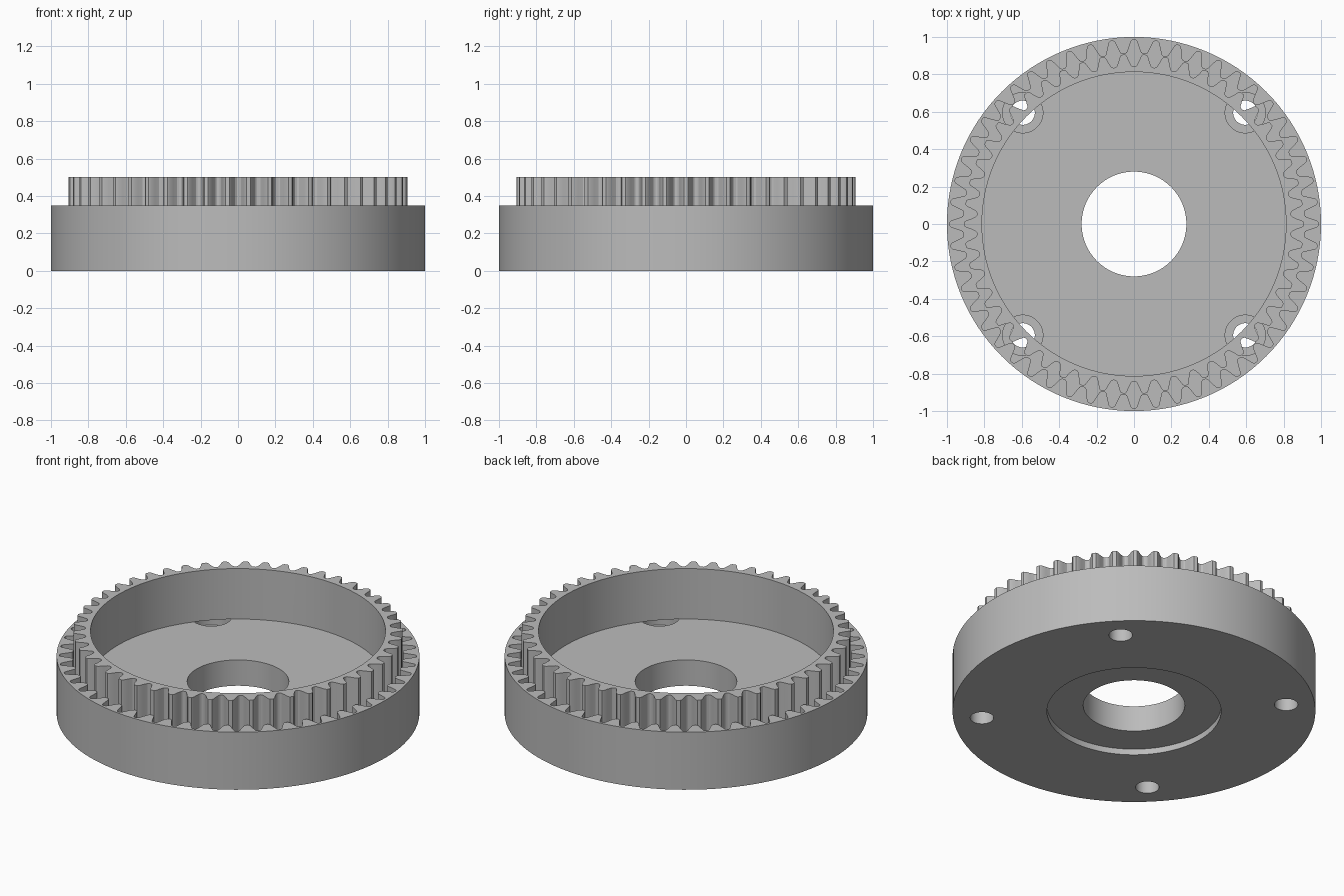
import bpy, bmesh, math

old = bpy.data.objects.get("Cube")
if old:
    bpy.data.objects.remove(old, do_unlink=True)

FLOOR, RIM, TOP = 0.193, 0.35, 0.5

steel = bpy.data.materials.new("grey_steel")
steel.use_nodes = True
colour = (0.5, 0.5, 0.5, 1)
steel.diffuse_color = colour
steel.node_tree.nodes["Principled BSDF"].inputs["Base Color"].default_value = colour


def circle(radius, count=128, cx=0, cy=0):
    step = math.tau / count
    return [(cx + radius * math.cos(i * step), cy + radius * math.sin(i * step))
            for i in range(count)]


def tooth_outline(count, tooth):
    """Repeat one tooth, given as (fraction of pitch, radius), round the axis."""
    step = math.tau / count
    return [(r * math.cos((i + f) * step), r * math.sin((i + f) * step))
            for i in range(count) for f, r in tooth]


def prism(name, outline, z0, z1):
    """Extrude a closed outline into a solid."""
    bm = bmesh.new()
    low = [bm.verts.new((x, y, z0)) for x, y in outline]
    high = [bm.verts.new((x, y, z1)) for x, y in outline]
    bm.faces.new(low[::-1])
    bm.faces.new(high)
    for i in range(len(low)):
        j = (i + 1) % len(low)
        bm.faces.new((low[i], low[j], high[j], high[i]))
    mesh = bpy.data.meshes.new(name)
    bm.to_mesh(mesh)
    bm.free()
    mesh.materials.append(steel)
    obj = bpy.data.objects.new(name, mesh)
    bpy.context.collection.objects.link(obj)
    return obj


def cut(target, outline, z0, z1):
    """Subtract an extruded outline from a solid."""
    cutter = prism("cutter", outline, z0, z1)
    cutter.hide_render = True
    mod = target.modifiers.new("cut", 'BOOLEAN')
    mod.operation = 'DIFFERENCE'
    mod.solver = 'EXACT'
    mod.object = cutter
    bpy.context.view_layer.objects.active = target
    bpy.ops.object.modifier_apply(modifier=mod.name)
    bpy.data.objects.remove(cutter, do_unlink=True)


def smooth(obj):
    bpy.ops.object.select_all(action='DESELECT')
    obj.select_set(True)
    bpy.context.view_layer.objects.active = obj
    bpy.ops.object.shade_smooth_by_angle(angle=math.radians(25))


# Housing: round cup with internal teeth
housing = prism("toothed_housing", circle(1.0), 0, RIM)

# Screw holes with counterbores under the ring gear
for sx in (-1, 1):
    for sy in (-1, 1):
        x, y = sx * 0.595, sy * 0.595
        cut(housing, circle(0.108, 40, x, y), 0.10, FLOOR + 0.002)
        cut(housing, circle(0.065, 32, x, y), -0.1, 0.15)

# Tooth spaces, shaft bore and shallow recess underneath
space = [(-0.42, 0.910), (-0.33, 0.918), (-0.22, 0.950), (-0.13, 0.978),
         (-0.06, 0.985), (0.06, 0.985), (0.13, 0.978), (0.22, 0.950),
         (0.33, 0.918), (0.42, 0.910)]
cut(housing, tooth_outline(52, space), FLOOR, RIM + 0.1)
cut(housing, circle(0.28, 96), -0.1, 0.3)
cut(housing, circle(0.48, 96), -0.1, 0.036)
smooth(housing)

# Thin ring gear with external teeth standing on the housing floor
tooth = [(-0.44, 0.842), (-0.36, 0.848), (-0.25, 0.872), (-0.17, 0.897),
         (-0.09, 0.907), (0.09, 0.907), (0.17, 0.897), (0.25, 0.872),
         (0.36, 0.848), (0.44, 0.842)]
gear = prism("ring_gear", tooth_outline(50, tooth), FLOOR, TOP)
cut(gear, circle(0.813), FLOOR - 0.1, TOP + 0.1)
smooth(gear)
